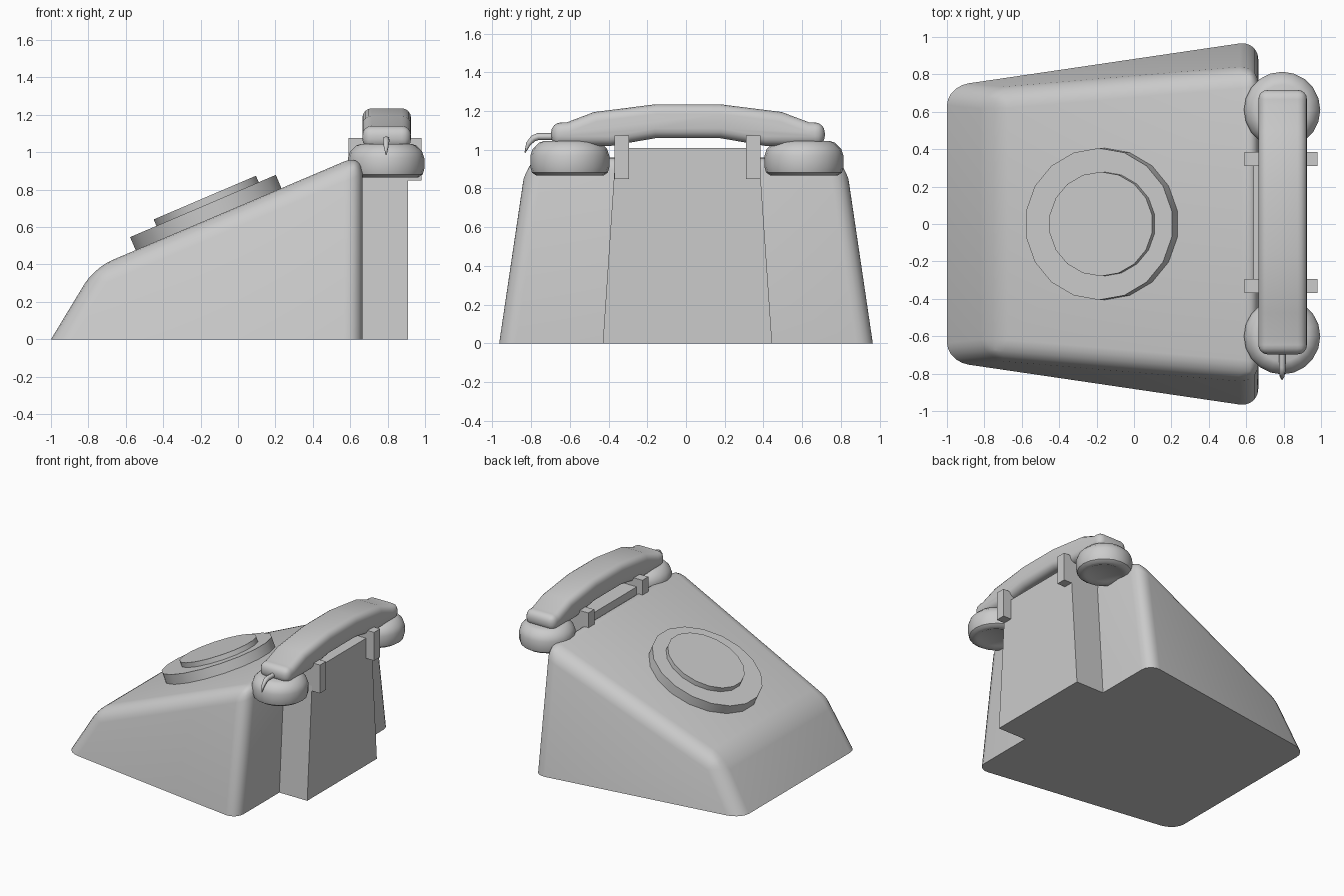
import bpy, bmesh, math

if "Cube" in bpy.data.objects:
    bpy.data.objects.remove(bpy.data.objects["Cube"])

TILT = -math.atan(0.427)


def finish(bm, name, angle=35):
    bmesh.ops.recalc_face_normals(bm, faces=bm.faces)
    me = bpy.data.meshes.new(name)
    bm.to_mesh(me)
    bm.free()
    ob = bpy.data.objects.new(name, me)
    bpy.context.collection.objects.link(ob)
    bpy.ops.object.select_all(action='DESELECT')
    ob.select_set(True)
    bpy.context.view_layer.objects.active = ob
    if angle:
        bpy.ops.object.shade_smooth_by_angle(angle=math.radians(angle))
    return ob


def loft(left, right):
    """Closed solid between two matching outlines."""
    bm = bmesh.new()
    a = [bm.verts.new(p) for p in left]
    b = [bm.verts.new(p) for p in right]
    bm.faces.new(a)
    bm.faces.new(b[::-1])
    for i in range(len(a)):
        j = (i + 1) % len(a)
        bm.faces.new((a[i], b[i], b[j], a[j]))
    return bm


def disc(name, centre, rx, ry, depth):
    bm = bmesh.new()
    bmesh.ops.create_cone(bm, cap_ends=True, segments=18, radius1=1, radius2=1, depth=1)
    bmesh.ops.scale(bm, vec=(rx, ry, depth), verts=bm.verts)
    bmesh.ops.translate(bm, vec=(0, 0, -depth / 2), verts=bm.verts)
    ob = finish(bm, name)
    ob.location = centre
    ob.rotation_euler = (0, TILT, 0)


# wedge body: x, half width, z; rounded everywhere except at the base
outline = [(-1, 0.735, 0), (-0.768, 0.712, 0.383), (0.665, 0.833, 0.992), (0.665, 0.98, 0)]
bm = loft([(x, -w, z) for x, w, z in outline], [(x, w, z) for x, w, z in outline])
edges = [e for e in bm.edges if max(v.co.z for v in e.verts) > 0.01]
bmesh.ops.bevel(bm, geom=edges, offset=0.1, offset_type='OFFSET', segments=5,
                profile=0.5, affect='EDGES')
finish(bm, "body")

# tapered rear block carrying the cradle
block = [(-0.43, 0), (0.445, 0), (0.375, 1.01), (-0.362, 1.01)]
finish(loft([(0.64, y, z) for y, z in block], [(0.91, y, z) for y, z in block]),
       "rear_block", 0)

# cradle brackets
for name, y0, y1 in (("bracket_near", -0.37, -0.295), ("bracket_far", 0.31, 0.385)):
    rect = [(y0, 0.85), (y1, 0.85), (y1, 1.075), (y0, 1.075)]
    finish(loft([(0.59, y, z) for y, z in rect], [(0.98, y, z) for y, z in rect]), name, 0)

# dial plate and dial
disc("dial_plate", (-0.1875, 0, 0.7125), 0.43, 0.406, 0.1)
disc("dial_centre", (-0.1775, 0, 0.7575), 0.302, 0.279, 0.08)

# arched handset grip
half = [(0.167, 1.235), (0.485, 1.195), (0.625, 1.142), (0.707, 1.14), (0.707, 1.02),
        (0.4, 1.02), (0.167, 1.06)]
arch = [(y + 0.01, z) for y, z in half] + [(0.01 - y, z) for y, z in half[::-1]]
bm = loft([(0.665, y, z) for y, z in arch], [(0.925, y, z) for y, z in arch])
bm.normal_update()
edges = [e for e in bm.edges if e.calc_face_angle(0) > math.radians(60)]
bmesh.ops.bevel(bm, geom=edges, offset=0.05, offset_type='OFFSET', segments=4,
                profile=0.5, affect='EDGES')
finish(bm, "handset_grip", 40)

# ear and mouth cups
profile = [(0, 0.88), (0.12, 0.875), (0.14, 0.866), (0.172, 0.866), (0.196, 0.882), (0.204, 0.91),
           (0.204, 0.97), (0.192, 1.005), (0.16, 1.036), (0.135, 1.045), (0, 1.045)]
for name, y in (("mouth_cup", -0.6), ("ear_cup", 0.61)):
    bm = bmesh.new()
    vs = [bm.verts.new((r, 0, z)) for r, z in profile]
    es = [bm.edges.new(p) for p in zip(vs, vs[1:])]
    bmesh.ops.spin(bm, geom=vs + es, cent=(0, 0, 0), axis=(0, 0, 1),
                   angle=2 * math.pi, steps=20)
    bmesh.ops.remove_doubles(bm, verts=bm.verts, dist=0.0005)
    finish(bm, name, 40).location = (0.792, y, 0)

# short hooked cord stub at the mouth end
cu = bpy.data.curves.new("cord_stub", 'CURVE')
cu.dimensions = '3D'
cu.bevel_depth = 0.018
cu.bevel_resolution = 2
cu.use_fill_caps = True
path = [(-0.66, 1.068, 1), (-0.765, 1.068, 1), (-0.79, 1.058, 0.95), (-0.815, 1.03, 0.7),
        (-0.832, 0.985, 0.15)]
sp = cu.splines.new('POLY')
sp.points.add(len(path) - 1)
for pt, (y, z, r) in zip(sp.points, path):
    pt.co = (0.792, y, z, 1)
    pt.radius = r
bpy.context.collection.objects.link(bpy.data.objects.new("cord_stub", cu))
